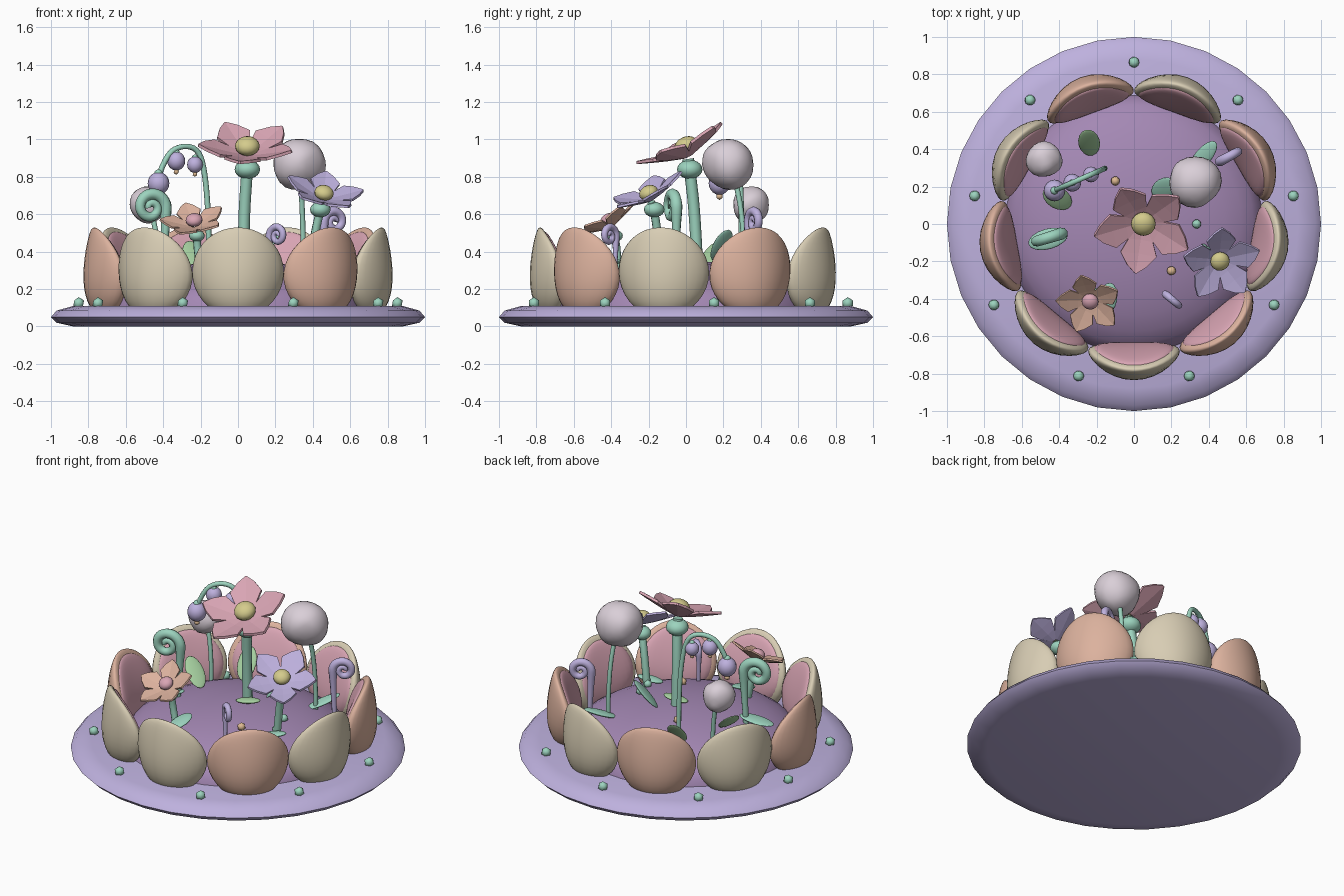
import bpy, bmesh, math, random
from mathutils import Vector, Matrix, Euler

random.seed(4)
if "Cube" in bpy.data.objects:
    bpy.data.objects.remove(bpy.data.objects["Cube"])


def material(name, *rgb):
    lin = [((c / 255 + 0.055) / 1.055) ** 2.4 for c in rgb] + [1]
    m = bpy.data.materials.new(name)
    m.use_nodes = True
    m.diffuse_color = lin
    m.node_tree.nodes["Principled BSDF"].inputs["Base Color"].default_value = lin
    return m


lavender = material("lavender", 190, 177, 222)
plum = material("plum", 164, 136, 180)
cream = material("cream", 216, 205, 180)
peach = material("peach", 220, 178, 158)
pink = material("pink", 217, 165, 180)
mint = material("mint", 156, 211, 190)
green = material("leaf green", 166, 208, 160)
yellow = material("yellow", 212, 203, 140)
white = material("soft white", 218, 207, 216)
tan = material("tan", 222, 186, 146)


def finish(name, bm, mat, smooth=True):
    me = bpy.data.meshes.new(name)
    bmesh.ops.recalc_face_normals(bm, faces=bm.faces)
    bm.to_mesh(me)
    bm.free()
    me.materials.append(mat)
    for p in me.polygons:
        p.use_smooth = smooth
    if smooth:
        me.set_sharp_from_angle(angle=math.radians(50))
    ob = bpy.data.objects.new(name, me)
    bpy.context.collection.objects.link(ob)
    return ob


def ball(name, mat, loc, size, rot=None, seg=16):
    bm = bmesh.new()
    bmesh.ops.create_uvsphere(bm, u_segments=seg, v_segments=seg // 2 + 2, radius=1)
    ob = finish(name, bm, mat)
    ob.matrix_world = Matrix.LocRotScale(Vector(loc), rot, Vector(size))
    return ob


def bead(name, mat, loc, r):
    bm = bmesh.new()
    bmesh.ops.create_icosphere(bm, subdivisions=1, radius=r)
    finish(name, bm, mat).location = loc


def lathe(name, mat, profile, steps):
    bm = bmesh.new()
    vs = [bm.verts.new((r, 0, z)) for r, z in profile]
    es = [bm.edges.new(p) for p in zip(vs, vs[1:])]
    bmesh.ops.spin(bm, geom=vs + es, axis=(0, 0, 1), cent=(0, 0, 0),
                   angle=math.tau, steps=steps)
    bmesh.ops.remove_doubles(bm, verts=bm.verts, dist=1e-4)
    return finish(name, bm, mat)


def tube(name, mat, pts, r, radii=None):
    cu = bpy.data.curves.new(name, "CURVE")
    cu.dimensions = "3D"
    cu.bevel_depth, cu.bevel_resolution = r, 2
    cu.resolution_u, cu.use_fill_caps = 4, True
    sp = cu.splines.new("NURBS")
    sp.points.add(len(pts) - 1)
    for i, p in enumerate(pts):
        sp.points[i].co = (*p, 1)
        sp.points[i].radius = radii[i] if radii else 1
    sp.order_u, sp.use_endpoint_u = 3, True
    cu.materials.append(mat)
    ob = bpy.data.objects.new(name, cu)
    bpy.context.collection.objects.link(ob)


def ground(x, y):
    return 0.1 + 0.25 * math.sqrt(max(0, 1 - (x * x + y * y) / 0.48))


# Plate and planted mound
lathe("base_plate", lavender, [(0, 0), (.88, 0), (.97, .02), (1, .05), (.97, .085),
                               (.88, .11), (0, .11)], 32)
quarter = [i * math.pi / 16 for i in range(9)]
lathe("mound", plum, [(.69 * math.cos(a), .1 + .25 * math.sin(a)) for a in quarter], 40)


# Ring of nine shell stones with pink inner faces
def shell(name, mat, angle, s, thick, shift):
    bm = bmesh.new()
    bmesh.ops.create_uvsphere(bm, u_segments=28, v_segments=18, radius=1)
    for v in bm.verts:
        x, y, z = v.co
        out = y * thick * (1 - .45 * z) + shift + s * s * (.03 * z - .07 * x * x)
        v.co = (x * s * .245, .75 + out, .29 + z * s * .24)
    bm.transform(Matrix.Rotation(angle - math.pi / 2, 4, "Z"))
    finish(name, bm, mat)


for i in range(9):
    a = math.radians(40 * i - 90)
    shell("shell_stone", peach if i % 2 else cream, a, 1, .085, 0)
    shell("shell_lining", pink, a, .9, .08, -.02)
    bead("rim_bead", mint, (-.865 * math.cos(a), -.865 * math.sin(a), .125), .032)


# Five-petal flowers
def flower(name, mat, heart, base, normal, R, offset, heart_loc, heart_r, calyx, cr, foot, sr):
    bm = bmesh.new()
    rows = [(.06, .05), (.35, .25), (.62, .37), (.85, .2), (1, .02)]
    for k in range(5):
        turn = Matrix.Rotation(math.radians(offset + 72 * k), 3, "Z")
        grid = []
        for t, w in rows:
            grid.append([bm.verts.new(turn @ Vector((t, s * w, .32 * t ** 1.2 + .12 * w * abs(s))) * R)
                         for s in (-1, 0, 1)])
        for a, b in zip(grid, grid[1:]):
            for j in range(2):
                bm.faces.new((a[j], a[j + 1], b[j + 1], b[j]))
    ob = finish(name + "_petals", bm, mat, False)
    tilt = Vector((0, 0, 1)).rotation_difference(Vector(normal))
    ob.matrix_world = Matrix.LocRotScale(Vector(base), tilt, None)
    mod = ob.modifiers.new("thickness", "SOLIDIFY")
    mod.thickness, mod.offset = R * .06, 0
    ball(name + "_heart", heart, heart_loc, (heart_r, heart_r, heart_r * .75), tilt)
    ball(name + "_calyx", mint, calyx, (cr, cr, cr * .75))
    c, f = Vector(calyx), Vector((*foot, ground(*foot) - .03))
    mid = f.lerp(c, .5) + Vector((-.01, .01, 0))
    tube(name + "_stem", mint, [f, mid, c, c.lerp(Vector(base), .8)], sr)


flower("tall_flower", pink, yellow, (.05, .01, .91), (0, -.42, .9), .265, -27,
       (.05, 0, .965), .066, (.05, .02, .84), .068, (.03, .06), .031)
flower("lilac_flower", lavender, yellow, (.455, -.19, .675), (.2, -.42, .9), .215, 20,
       (.46, -.2, .715), .052, (.44, -.17, .625), .055, (.38, -.14), .023)
flower("peach_flower", peach, pink, (-.235, -.405, .53), (-.1, -.47, .88), .178, 30,
       (-.235, -.415, .57), .045, (-.22, -.38, .485), .042, (-.19, -.37), .021)


# Puff blooms
def puff(name, loc, r, foot):
    bm = bmesh.new()
    bmesh.ops.create_icosphere(bm, subdivisions=2, radius=r)
    for v in bm.verts:
        v.co *= random.uniform(.92, 1.1)
    ob = finish(name, bm, white)
    ob.location = loc
    ob.modifiers.new("soften", "SUBSURF").levels = 1
    f, c = Vector((*foot, ground(*foot) - .03)), Vector(loc)
    bend = Vector((foot[0], foot[1] + .01, c.z - r * 1.3))
    tube(name + "_stem", mint, [f, bend, c], .014)


puff("large_puff", (.325, .23, .865), .148, (.35, .31))
puff("small_puff", (-.48, .345, .65), .105, (-.42, .32))


# Curled fronds; side is the stem side along the curl's own plane
def curl(name, mat, centre, R, yaw, side, thick):
    c = Vector(centre)
    u = Vector((math.cos(yaw), math.sin(yaw), 0)) * side
    foot = c + u * R * .8
    foot.z = ground(foot.x, foot.y) - .03
    start = c + u * R
    pts, radii = [foot, foot.lerp(start, .4), foot.lerp(start, .75)], [.5, .6, .75]
    n = 26
    for i in range(n + 1):
        a = i / n * math.tau * 1.5
        r = R * (1 - .85 * i / n)
        pts.append(c + u * r * math.cos(a) + Vector((0, 0, r * math.sin(a))))
        radii.append(1 - .45 * i / n)
    tube(name, mat, pts, thick, radii)


curl("mint_curl", mint, (-.465, -.075, .635), .085, .3, 1, .033)
curl("back_curl", lavender, (.515, .365, .56), .066, .5, -1, .027)
curl("front_curl", lavender, (.21, -.41, .485), .056, -.7, -1, .021)

# Arching stem with hanging bells
arch = [(-.155, .25), (-.155, .55), (-.175, .82), (-.21, .95), (-.3, .97), (-.385, .92), (-.425, .8)]
tube("bell_stem", mint, [(x, .3 + (x + .15) * .44, z) for x, z in arch], .015)
for x, z, r in [(-.425, .765, .058), (-.33, .885, .048), (-.23, .865, .042)]:
    y = .3 + (x + .15) * .44
    ball("bell", lavender, (x, y, z), (r, r, r * 1.05))
    ball("bell_cap", mint, (x, y, z + r * .9), (r * .4, r * .4, r * .4), seg=8)
    bead("bell_clapper", tan, (x, y, z - r * 1.2), r * .33)


# Leaves: x, y, height above the mound, yaw, pitch, half length, half width
def leaf(mat, x, y, up, yaw, pitch, length, width):
    rot = Euler((math.radians(pitch), 0, math.radians(yaw))).to_quaternion()
    ball("leaf", mat, (x, y, ground(x, y) + up), (width, length, .014), rot)


leaf(green, -.24, .435, .1, 15, 50, .11, .058)
leaf(green, -.41, .14, .09, 60, 40, .11, .058)
leaf(mint, .16, .19, .1, -60, 50, .11, .055)
leaf(mint, .37, .36, .05, -40, 20, .11, .045)
leaf(mint, -.46, -.08, .04, -75, 10, .11, .055)
leaf(mint, -.14, -.4, .04, -10, 15, .09, .05)
leaf(mint, .4, -.2, .03, -70, 10, .08, .04)
leaf(green, .06, .02, .02, -80, 8, .08, .04)

# Small beads resting on the mound
for mat, x, y in [(mint, .335, 0), (mint, .37, -.13), (tan, -.1, .23), (tan, .2, -.25)]:
    bead("mound_bead", mat, (x, y, ground(x, y) + .015), .027)
